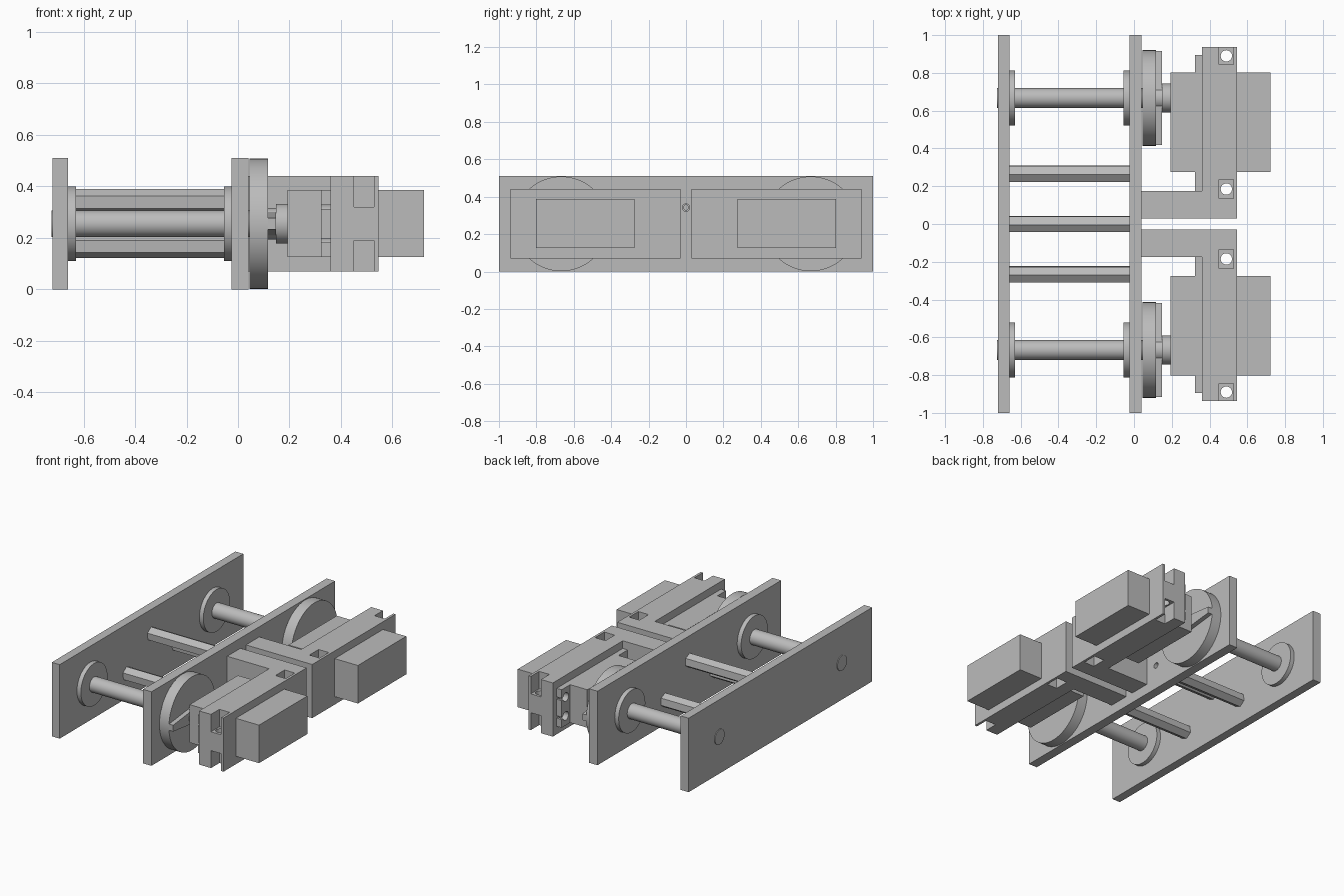
import bpy, bmesh, math
from mathutils import Matrix, Vector

cube = bpy.data.objects.get("Cube")
if cube:
    bpy.data.objects.remove(cube, do_unlink=True)

grey = bpy.data.materials.new("plain grey")
grey.use_nodes = True
grey.diffuse_color = (0.5, 0.5, 0.5, 1)
grey.node_tree.nodes["Principled BSDF"].inputs["Base Color"].default_value = (0.5, 0.5, 0.5, 1)

AXLE_Y, MID_Z = 0.667, 0.255


def finish(name, bm):
    bmesh.ops.recalc_face_normals(bm, faces=bm.faces)
    mesh = bpy.data.meshes.new(name)
    bm.to_mesh(mesh)
    bm.free()
    mesh.materials.append(grey)
    ob = bpy.data.objects.new(name, mesh)
    bpy.context.collection.objects.link(ob)
    return ob


def box(name, xs, ys, zs):
    bm = bmesh.new()
    bmesh.ops.create_cube(bm, size=1)
    for v in bm.verts:
        v.co = Vector([sum(r) / 2 + c * abs(r[1] - r[0]) for c, r in zip(v.co, (xs, ys, zs))])
    return finish(name, bm)


def rod(name, radius, span, a, b, axis="X", sides=64, turn=0, smooth=True):
    """Cylinder along x centred on (y, z) = (a, b), or along z centred on (x, y)."""
    bm = bmesh.new()
    bmesh.ops.create_cone(bm, cap_ends=True, segments=sides, radius1=radius,
                          radius2=radius, depth=span[1] - span[0])
    mid = sum(span) / 2
    if axis == "X":
        matrix = (Matrix.Translation((mid, a, b)) @ Matrix.Rotation(turn, 4, "X")
                  @ Matrix.Rotation(math.pi / 2, 4, "Y"))
    else:
        matrix = Matrix.Translation((a, b, mid))
    bm.transform(matrix)
    for f in bm.faces:
        f.smooth = smooth and len(f.verts) == 4
    ob = finish(name, bm)
    if smooth:
        for e in ob.data.edges:
            e.use_edge_sharp = False
        bpy.ops.object.select_all(action="DESELECT")
        ob.select_set(True)
        bpy.context.view_layer.objects.active = ob
        bpy.ops.object.shade_smooth_by_angle(angle=math.radians(30))
    return ob


def prism(name, points, offset):
    """Extrude a closed outline by the offset vector."""
    bm = bmesh.new()
    face = bm.faces.new([bm.verts.new(p) for p in points])
    new = bmesh.ops.extrude_face_region(bm, geom=[face])["geom"]
    bmesh.ops.translate(bm, vec=offset, verts=[v for v in new if isinstance(v, bmesh.types.BMVert)])
    return finish(name, bm)


def cut(target, cutters):
    for c in cutters:
        c.hide_render = True
        mod = target.modifiers.new("cut", "BOOLEAN")
        mod.object = c
        mod.operation = "DIFFERENCE"
        mod.solver = "EXACT"
        bpy.context.view_layer.objects.active = target
        bpy.ops.object.modifier_apply(modifier=mod.name)
        bpy.data.objects.remove(c, do_unlink=True)


# Side plates with screw holes, joined by three hexagonal spacers
spacers = ((0.267, 0.17), (0, 0.342), (-0.267, 0.17))
for name, xs in (("outer_plate", (-0.72, -0.66)), ("inner_plate", (-0.025, 0.04))):
    plate = box(name, xs, (-1, 1), (0, 0.51))
    cut(plate, [rod("cutter", 0.02, (xs[0] - 0.1, xs[1] + 0.1), y, z, sides=24)
                for y, z in spacers])
for y, z in spacers:
    spacer = rod("hex_spacer", 0.048, (-0.66, -0.025), y, z, sides=6,
                 turn=math.radians(-85), smooth=False)
    cut(spacer, [rod("cutter", 0.013, span, y, z, sides=24)
                 for span in ((-0.7, -0.5), (-0.15, 0.1))])

for s, end in ((1, "back"), (-1, "front")):
    y = s * AXLE_Y
    # Axle, bearings and drive disc
    rod(end + "_axle", 0.052, (-0.725, 0.118), y, MID_Z)
    rod(end + "_outer_bearing", 0.145, (-0.66, -0.63), y, MID_Z)
    rod(end + "_inner_bearing", 0.145, (-0.055, -0.025), y, MID_Z)
    rod(end + "_drive_disc", 0.253, (0.045, 0.117), y, MID_Z, sides=96)

    # Two-armed horn with a round hub on the disc
    outline = [(-0.25, -0.022), (0, -0.05), (0.25, -0.022), (0.25, 0.022), (0, 0.05), (-0.25, 0.022)]
    prism(end + "_horn_arms", [(0.116, y + a, MID_Z + b) for a, b in outline], (0.032, 0, 0))
    rod(end + "_horn_hub", 0.062, (0.116, 0.148), y, MID_Z)

    # Motor: shaft, body and slotted mounting tab
    rod(end + "_motor_shaft", 0.077, (0.148, 0.195), y, MID_Z)
    body = ((0.192, 0.722), (s * 0.275, s * 0.802), (0.125, 0.387))
    box(end + "_motor_body", *body)
    tab = box(end + "_motor_tab", (0.322, 0.36), (s * 0.175, s * 0.895), (0.125, 0.387))
    cutters = []
    for z in (0.19, 0.32):
        cutters.append(rod("cutter", 0.03, (0.3, 0.4), s * 0.85, z, sides=24))
        cutters.append(box("cutter", (0.3, 0.4), (s * 0.86, s * 0.95), (z - 0.008, z + 0.008)))
    cut(tab, cutters)

    # L-shaped bracket with screw pockets above and below a drilled web
    corner = [(0.04, 0.03), (0.545, 0.03), (0.545, 0.937), (0.36, 0.937), (0.36, 0.175), (0.04, 0.175)]
    bracket = prism(end + "_bracket", [(px, s * py, 0.07) for px, py in corner], (0, 0, 0.37))
    cutters = [box("cutter", *body)]
    for y0, y1, hole in ((0.845, 1, 0.89), (0.135, 0.235, 0.185)):
        for zs in ((0.32, 0.6), (-0.1, 0.19)):
            cutters.append(box("cutter", (0.45, 0.528), (s * y0, s * y1), zs))
        cutters.append(rod("cutter", 0.03, (0.1, 0.4), 0.489, s * hole, axis="Z", sides=32))
    cut(bracket, cutters)
